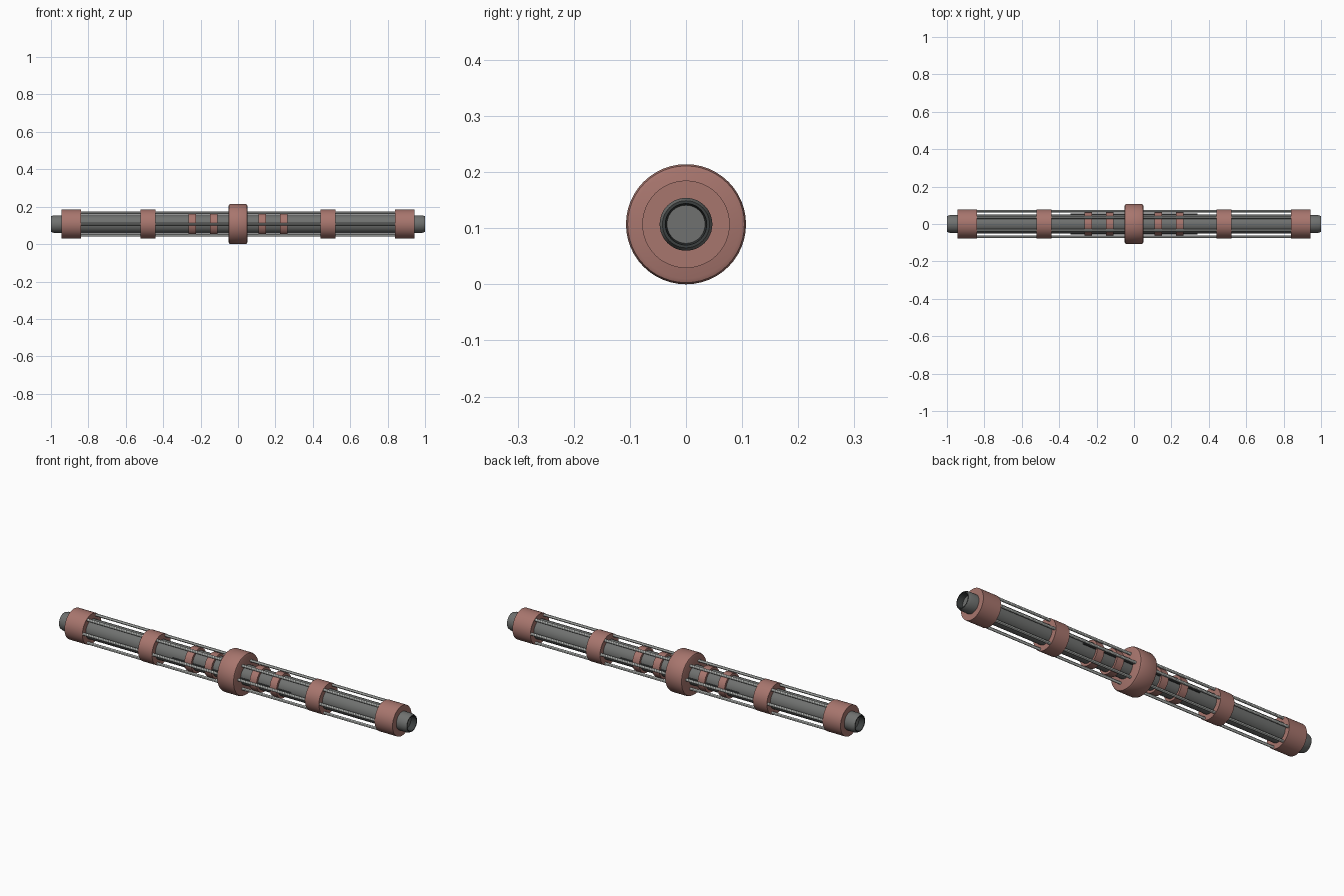
import bpy, math

if "Cube" in bpy.data.objects:
    bpy.data.objects.remove(bpy.data.objects["Cube"])

CZ = 0.107  # height of the long axis


def material(name, rgb):
    m = bpy.data.materials.new(name)
    m.diffuse_color = (*rgb, 1)
    m.use_nodes = True
    m.node_tree.nodes["Principled BSDF"].inputs["Base Color"].default_value = m.diffuse_color
    return m


COPPER = material("dusty copper", (0.39, 0.18, 0.155))
GREY = material("tube grey", (0.16, 0.165, 0.16))
LIGHT = material("rod light grey", (0.50, 0.52, 0.50))
DARK = material("dark grey", (0.045, 0.05, 0.05))


def lathe(name, profile, mat, y=0.0, z=0.0, n=48):
    """Revolve (x, radius) points about an x-parallel axis; closed if it ends at radius 0 or loops."""
    verts, faces, rings = [], [], []
    for x, r in profile:
        start = len(verts)
        if r == 0:
            verts.append((x, y, z + CZ))
            rings.append([start] * n)
        else:
            for i in range(n):
                a = 2 * math.pi * i / n
                verts.append((x, y + r * math.cos(a), z + CZ + r * math.sin(a)))
            rings.append(list(range(start, start + n)))
    for a, b in zip(rings, rings[1:]):
        for i in range(n):
            j = (i + 1) % n
            f = list(dict.fromkeys((a[i], a[j], b[j], b[i])))
            faces.append(f[::-1])
    me = bpy.data.meshes.new(name)
    me.from_pydata(verts, [], faces)
    me.materials.append(mat)
    ob = bpy.data.objects.new(name, me)
    bpy.context.collection.objects.link(ob)
    bpy.ops.object.select_all(action='DESELECT')
    ob.select_set(True)
    bpy.context.view_layer.objects.active = ob
    bpy.ops.object.shade_smooth_by_angle(angle=math.radians(30))
    return ob


def disc(name, x0, x1, r, mat, bevel=0.0, **kw):
    """Solid cylinder from x0 to x1 with optional edge chamfer."""
    if bevel:
        p = [(x0, 0), (x0, r - bevel), (x0 + bevel * 0.3, r - bevel * 0.3), (x0 + bevel, r),
             (x1 - bevel, r), (x1 - bevel * 0.3, r - bevel * 0.3), (x1, r - bevel), (x1, 0)]
    else:
        p = [(x0, 0), (x0, r), (x1, r), (x1, 0)]
    return lathe(name, p, mat, **kw)


# Core tube and large central ring
disc("core_tube", -0.9, 0.9, 0.05, GREY)
disc("central_ring", -0.05, 0.05, 0.107, COPPER, bevel=0.01)

# Parts repeated on both ends
for s, side in ((-1, "left"), (1, "right")):
    def span(name, a, b, r, mat, bevel=0.0):
        lo, hi = sorted((s * a, s * b))
        disc(f"{side}_{name}", lo, hi, r, mat, bevel)

    span("end_collar", 0.84, 0.943, 0.078, COPPER)
    span("middle_collar", 0.44, 0.52, 0.078, COPPER)
    span("inner_band", 0.11, 0.15, 0.062, COPPER)
    span("outer_band", 0.225, 0.265, 0.062, COPPER)

    # Tapered hollow tip with a dark lip
    def end(name, pts, mat):
        pts = [(s * x, r) for x, r in pts]
        lathe(f"{side}_{name}", pts if s > 0 else pts[::-1], mat)

    end("tip", [(0.94, 0), (0.94, 0.047), (0.985, 0.047), (1.0, 0.042)], GREY)
    end("tip_lip", [(1.0, 0.042), (1.0, 0.037), (0.97, 0.034)], DARK)
    end("tip_floor", [(0.97, 0.034), (0.97, 0)], GREY)

# Six long rods running through the collars
for k in range(6):
    a = k * math.pi / 3
    disc(f"long_rod_{k + 1}", -0.88, 0.88, 0.007, LIGHT,
         y=0.069 * math.cos(a), z=0.069 * math.sin(a), n=12)

# Short dark rails hugging the core
for s, side in ((-1, "front"), (1, "back")):
    disc(f"{side}_short_rail", -0.34, 0.34, 0.005, DARK, y=s * 0.052, n=10)
